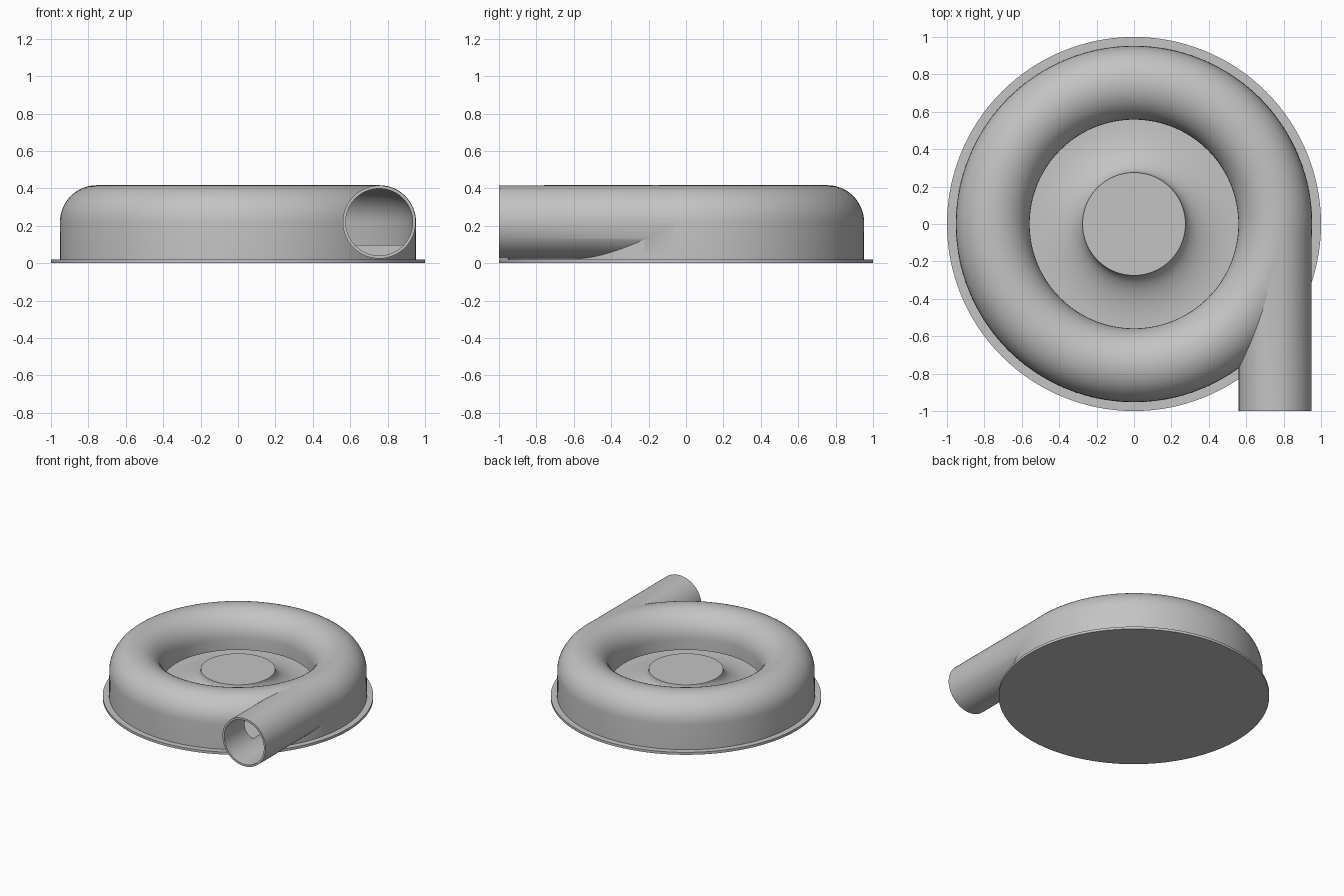
import bpy, bmesh
from math import sin, cos, pi, radians
from mathutils import Matrix, Vector

cube = bpy.data.objects.get("Cube")
if cube:
    bpy.data.objects.remove(cube, do_unlink=True)

RING = 0.755      # radius of the scroll centre line
MID = 0.22        # height of the scroll centre line
FLOOR = 0.1

grey = bpy.data.materials.new("cast_grey")
grey.use_nodes = True
colour = (0.55, 0.55, 0.55, 1)
grey.diffuse_color = colour
grey.node_tree.nodes["Principled BSDF"].inputs["Base Color"].default_value = colour


def make_object(name, bm):
    bmesh.ops.recalc_face_normals(bm, faces=bm.faces)
    mesh = bpy.data.meshes.new(name)
    bm.to_mesh(mesh)
    bm.free()
    mesh.materials.append(grey)
    obj = bpy.data.objects.new(name, mesh)
    bpy.context.collection.objects.link(obj)
    return obj


def revolve(name, profile, closed=False, steps=128):
    """Turn an (r, z) profile around the z axis."""
    bm = bmesh.new()
    verts = [bm.verts.new((r, 0, z)) for r, z in profile]
    pairs = list(zip(verts, verts[1:]))
    if closed:
        pairs.append((verts[-1], verts[0]))
    edges = [bm.edges.new(p) for p in pairs]
    bmesh.ops.spin(bm, geom=verts + edges, cent=(0, 0, 0), axis=(0, 0, 1),
                   angle=2 * pi, steps=steps, use_duplicate=False)
    bmesh.ops.remove_doubles(bm, verts=bm.verts, dist=1e-5)
    return make_object(name, bm)


def tube(name, radius, y0, y1):
    """Solid cylinder along y on the scroll centre line."""
    bm = bmesh.new()
    place = (Matrix.Translation(Vector((RING, (y0 + y1) / 2, MID)))
             @ Matrix.Rotation(pi / 2, 4, 'X'))
    bmesh.ops.create_cone(bm, cap_ends=True, segments=96, radius1=radius,
                          radius2=radius, depth=y1 - y0, matrix=place)
    return make_object(name, bm)


def arch(radius, n=24):
    """Half circle over the scroll centre line, from outside to inside."""
    return [(RING + radius * cos(pi * i / n), MID + radius * sin(pi * i / n))
            for i in range(n + 1)]


def combine(target, other, operation):
    mod = target.modifiers.new(operation.lower(), 'BOOLEAN')
    mod.operation = operation
    mod.solver = 'EXACT'
    mod.object = other
    bpy.context.view_layer.objects.active = target
    bpy.ops.object.modifier_apply(modifier=mod.name)
    bpy.data.objects.remove(other, do_unlink=True)


# Flange, scroll body, central well and flared hub
flare = [(0.553 - 0.278 * cos(t), 0.233 - 0.133 * sin(t))
         for t in (pi / 2 * i / 14 for i in range(14, -1, -1))]
housing = revolve("scroll_housing",
                  [(0, 0), (1, 0), (1, 0.02), (0.953, 0.02)]
                  + arch(0.197) + [(0.558, FLOOR)] + flare + [(0, 0.233)])

# Outlet pipe
combine(housing, tube("outlet_pipe", 0.195, -1, 0), 'UNION')

# Hollow scroll with a slot opening into the well
low = FLOOR - 0.002
cavity = revolve("scroll_cavity",
                 [(0.553, low), (RING + 0.181, low)] + arch(0.181)
                 + [(RING - 0.181, 0.13), (0.553, 0.13)], closed=True)
combine(housing, cavity, 'DIFFERENCE')
combine(housing, tube("outlet_bore", 0.179, -1.1, 0), 'DIFFERENCE')

# Smooth curved surfaces, crisp edges
bpy.ops.object.select_all(action='DESELECT')
housing.select_set(True)
bpy.context.view_layer.objects.active = housing
bpy.ops.object.shade_smooth_by_angle(angle=radians(30))
